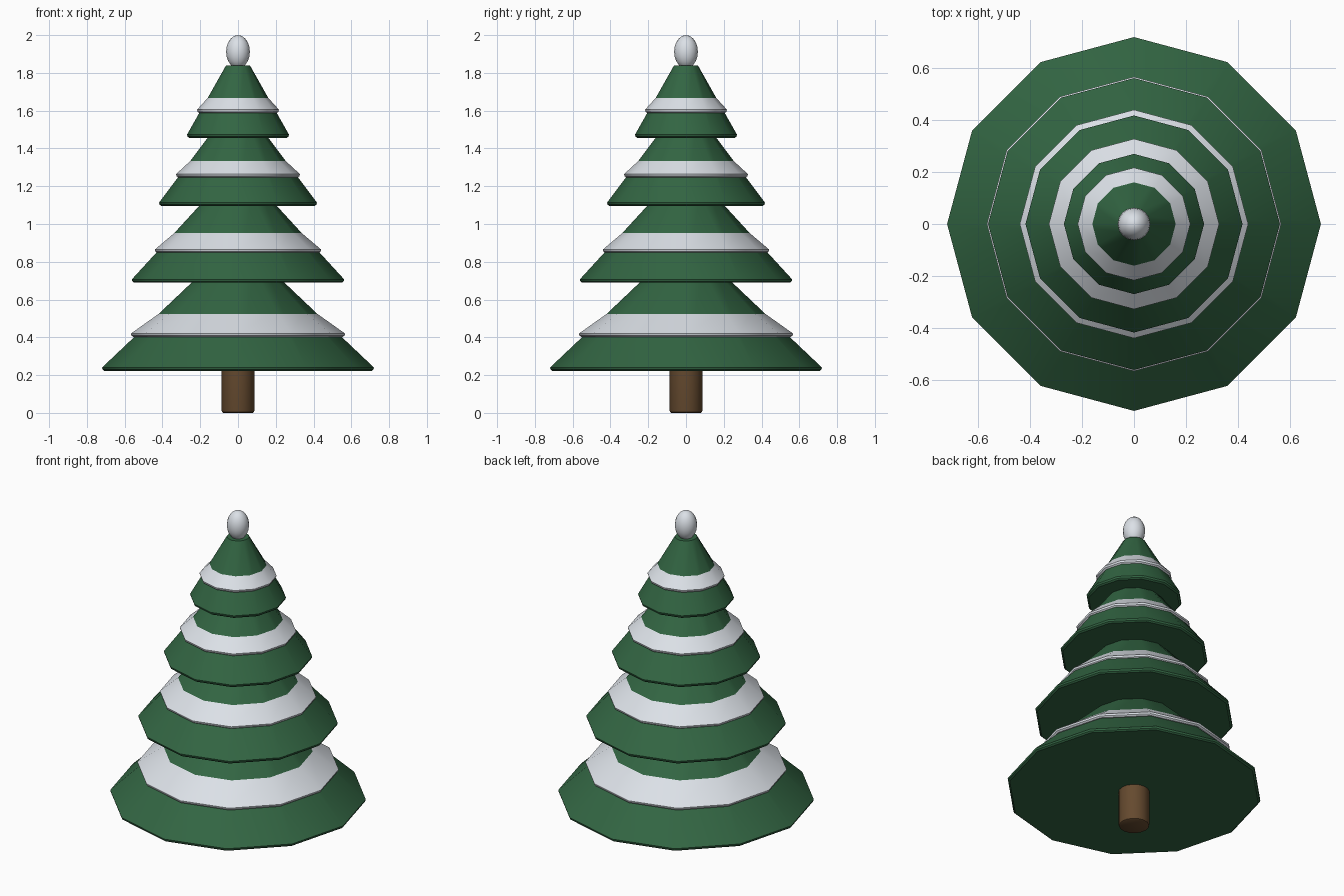
import bpy, bmesh, math

if "Cube" in bpy.data.objects:
    bpy.data.objects.remove(bpy.data.objects["Cube"])


def material(name, rgb):
    m = bpy.data.materials.new(name)
    m.diffuse_color = (*rgb, 1)
    m.use_nodes = True
    m.node_tree.nodes["Principled BSDF"].inputs["Base Color"].default_value = m.diffuse_color
    return m


GREEN = material("pine green", (0.032, 0.13, 0.055))
SNOW = material("snow white", (0.74, 0.78, 0.83))
BROWN = material("bark brown", (0.13, 0.068, 0.028))


def finish(obj, angle=35):
    bpy.ops.object.select_all(action='DESELECT')
    obj.select_set(True)
    bpy.context.view_layer.objects.active = obj
    bpy.ops.object.shade_smooth_by_angle(angle=math.radians(angle))


def lathe(name, profile, mat, sides=12):
    """Capped solid of revolution from (radius, z) points, bottom to top."""
    bm = bmesh.new()
    rings = [[bm.verts.new((r * math.cos(math.tau * i / sides),
                            r * math.sin(math.tau * i / sides), z))
              for i in range(sides)] for r, z in profile]
    for a, b in zip(rings, rings[1:]):
        for i in range(sides):
            j = (i + 1) % sides
            bm.faces.new((a[i], a[j], b[j], b[i]))
    bm.faces.new(rings[0][::-1])
    bm.faces.new(rings[-1])
    mesh = bpy.data.meshes.new(name)
    bm.to_mesh(mesh)
    bm.free()
    mesh.materials.append(mat)
    obj = bpy.data.objects.new(name, mesh)
    bpy.context.collection.objects.link(obj)
    finish(obj)


def skirt(name, rim, bottom, slope, top, mat, lip):
    """Cone frustum with a small chamfered lower lip; slope is radius lost per z."""
    z = bottom + lip
    lathe(name, [(rim - 0.012, bottom), (rim - 0.003, bottom + lip * 0.4), (rim, z),
                 (rim - slope * (top - z), top)], mat)


# Trunk with softened lower edge
lathe("trunk", [(0.077, 0), (0.084, 0.004), (0.087, 0.014), (0.087, 0.30)], BROWN, 16)

# Branch tiers: rim radius, bottom z, slope, top z, then snow rim, bottom z, line end z
tiers = [
    (0.72, 0.222, 1.055, 0.76, 0.567, 0.402, 0.524),
    (0.562, 0.689, 0.917, 1.16, 0.440, 0.847, 0.952),
    (0.418, 1.095, 0.75, 1.52, 0.328, 1.246, 1.333),
    (0.270, 1.455, 0.564, 1.84, 0.217, 1.587, 1.667),
]
for n, (rim, z0, slope, z1, s_rim, s0, s1) in enumerate(tiers, 1):
    skirt(f"branch_tier_{n}", rim, z0, slope, z1, GREEN, 0.018)
    # Snow band sinks into the branch cone at height s1
    meet = rim - slope * (s1 - z0 - 0.018)
    s_slope = (s_rim - meet) / (s1 - s0 - 0.018)
    skirt(f"snow_band_{n}", s_rim, s0, s_slope, s1 + 0.015, SNOW, 0.018)

# Egg-shaped snow tip
bpy.ops.mesh.primitive_uv_sphere_add(segments=16, ring_count=10, radius=1,
                                     location=(0, 0, 1.912))
tip = bpy.context.object
tip.name = "snow_tip"
tip.scale = (0.063, 0.063, 0.088)
tip.data.materials.append(SNOW)
finish(tip, 60)
